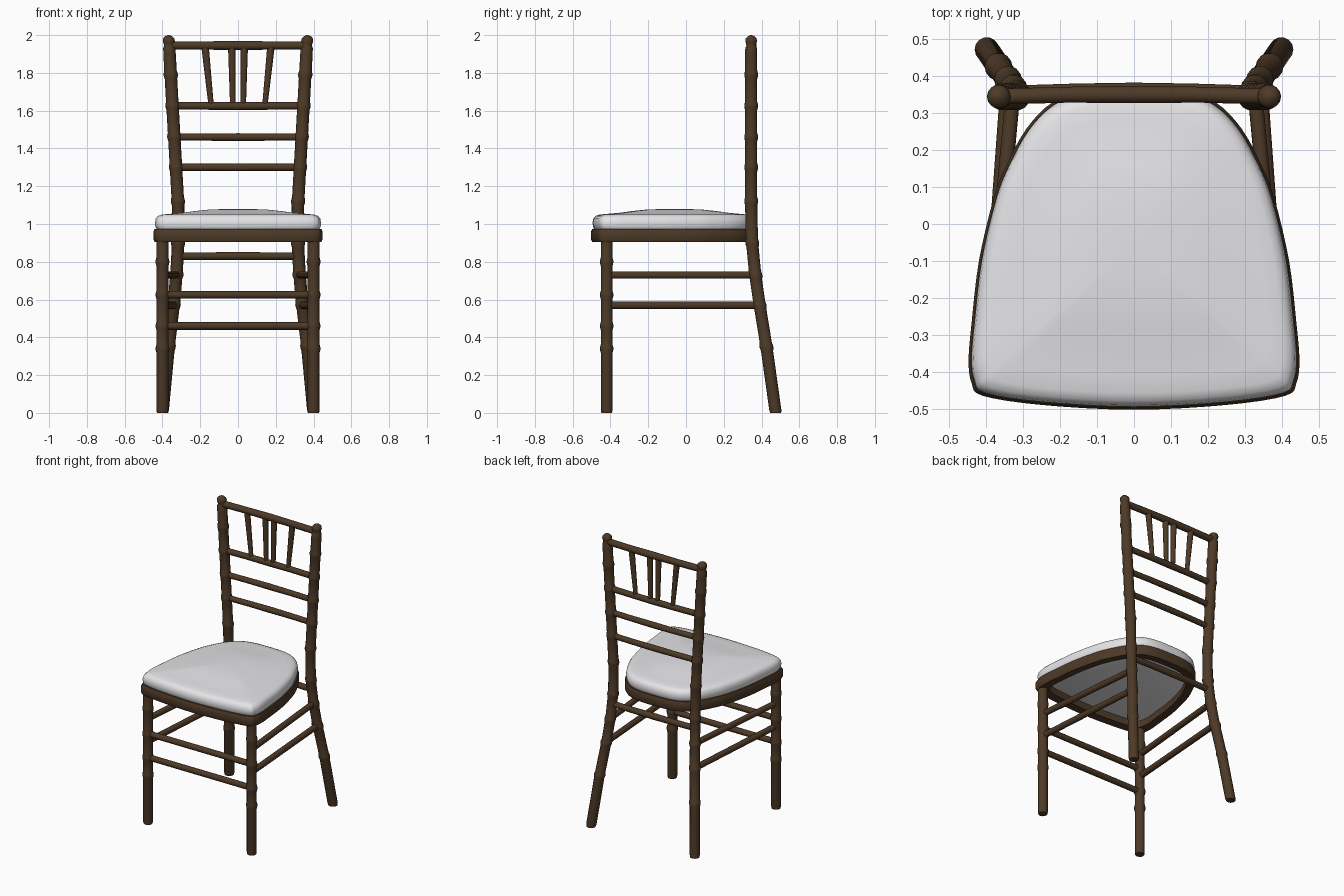
import bpy, bmesh, math
from mathutils import Vector

cube = bpy.data.objects.get("Cube")
if cube:
    bpy.data.objects.remove(cube, do_unlink=True)


def material(name, color):
    m = bpy.data.materials.new(name)
    m.use_nodes = True
    m.diffuse_color = color
    m.node_tree.nodes["Principled BSDF"].inputs["Base Color"].default_value = color
    return m


wood = material("dark_brown_wood", (0.075, 0.042, 0.02, 1))
fabric = material("white_fabric", (0.8, 0.8, 0.82, 1))


def loft(name, rings, mat, close=False, angle=40):
    """Skin a list of equal-length rings; cap the ends or join last to first."""
    bm = bmesh.new()
    loops = [[bm.verts.new(p) for p in ring] for ring in rings]
    pairs = list(zip(loops, loops[1:]))
    if close:
        pairs.append((loops[-1], loops[0]))
    else:
        bm.faces.new(loops[0])
        bm.faces.new(loops[-1])
    for a, b in pairs:
        for i in range(len(a)):
            j = (i + 1) % len(a)
            bm.faces.new((a[i], a[j], b[j], b[i]))
    bmesh.ops.recalc_face_normals(bm, faces=bm.faces)
    mesh = bpy.data.meshes.new(name)
    bm.to_mesh(mesh)
    bm.free()
    obj = bpy.data.objects.new(name, mesh)
    bpy.context.collection.objects.link(obj)
    mesh.materials.append(mat)
    bpy.ops.object.select_all(action='DESELECT')
    bpy.context.view_layer.objects.active = obj
    obj.select_set(True)
    bpy.ops.object.shade_smooth_by_angle(angle=math.radians(angle))
    return obj


def tube(name, points, radii, axis=None, sides=14):
    points = [Vector(p) for p in points]
    turn = Vector((0, 0, 1)).rotation_difference(axis or points[-1] - points[0])
    rings = []
    for p, r in zip(points, radii):
        angles = [math.tau * k / sides for k in range(sides)]
        rings.append([p + turn @ Vector((r * math.cos(a), r * math.sin(a), 0)) for a in angles])
    return loft(name, rings, wood, angle=50)


def bar(name, start, end, r0=0.02, r1=None):
    return tube(name, (start, end), (r0, r1 or r0))


def turned(nodes, bottom, top, radius):
    """Bamboo-like profile: (height, radius) pairs with a ridge at each node."""
    profile = [(bottom, radius * 0.9), (bottom + 0.015, radius)]
    for z in nodes:
        profile += [(z - 0.022, radius), (z - 0.006, radius * 1.13),
                    (z + 0.006, radius * 1.13), (z + 0.022, radius)]
    return profile + [(top, radius)]


# Centre line of a back post: height, x, y
LINE = [(0, 0.4, 0.475), (0.35, 0.367, 0.426), (0.62, 0.335, 0.382), (0.8, 0.321, 0.358),
        (0.95, 0.315, 0.347), (1.1, 0.317, 0.345), (2.0, 0.368, 0.345)]


def post_at(z, side=1):
    for (za, xa, ya), (zb, xb, yb) in zip(LINE, LINE[1:]):
        if z <= zb:
            t = (z - za) / (zb - za)
            return Vector((side * (xa + t * (xb - xa)), ya + t * (yb - ya), z))


# Legs, posts and side stretchers, mirrored
post_profile = turned((0.35, 0.57, 0.73, 0.9, 1.12, 1.3, 1.46, 1.625, 1.79), 0, 1.9, 0.033)
post_profile += [(1.93, 0.032), (1.945, 0.026), (1.958, 0.029), (1.97, 0.032),
                 (1.983, 0.029), (1.994, 0.018), (2.0, 0.004)]
leg_profile = turned((0.34, 0.46, 0.625, 0.8), 0, 0.93, 0.032)
UP = Vector((0, 0, 1))
for side, label in ((1, "left"), (-1, "right")):
    tube(label + "_back_post", [post_at(z, side) for z, r in post_profile],
         [r for z, r in post_profile], UP)
    tube(label + "_front_leg", [(side * 0.4, -0.42, z) for z, r in leg_profile],
         [r for z, r in leg_profile], UP)
    for z, level in ((0.73, "upper"), (0.57, "lower")):
        bar(f"{label}_{level}_side_stretcher", (side * 0.4, -0.42, z), post_at(z, side))

# Front stretchers
for z, level in ((0.625, "upper"), (0.46, "lower")):
    bar(level + "_front_stretcher", (-0.4, -0.42, z), (0.4, -0.42, z))

# Rails between the back posts
for name, z, r in (("back_stretcher", 0.83, 0.02), ("lower_back_rail", 1.3, 0.019),
                   ("middle_back_rail", 1.46, 0.019), ("upper_back_rail", 1.625, 0.02),
                   ("top_rail", 1.945, 0.022)):
    a, b = post_at(z, -1), post_at(z, 1)
    mid = (a + b) / 2 + Vector((0, 0.006, 0))
    tube(name, (a, a.lerp(mid, 0.5) + Vector((0, 0.002, 0)), mid,
                b.lerp(mid, 0.5) + Vector((0, 0.002, 0)), b), (r, r, r * 1.08, r, r))

# Fanned spindles under the top rail
for i, (low, high) in enumerate(((-0.142, -0.175), (-0.028, -0.033),
                                 (0.028, 0.033), (0.142, 0.175))):
    bar(f"spindle_{i + 1}", (low, 0.35, 1.625), (high, 0.35, 1.945), 0.014, 0.02)

# Seat outline: half profile, mirrored and smoothed
HALF = [(0, 0.37), (0.13, 0.363), (0.22, 0.33), (0.29, 0.26), (0.345, 0.16), (0.38, 0.07),
        (0.42, -0.1), (0.44, -0.27), (0.448, -0.37), (0.44, -0.43), (0.41, -0.465),
        (0.25, -0.49), (0, -0.503)]
control = [Vector(p) for p in HALF + [(-x, y) for x, y in HALF[-2:0:-1]]]
outline = []
for i, p in enumerate(control):
    before, q, after = (control[(i + k) % len(control)] for k in (-1, 1, 2))
    for t in (0, 0.25, 0.5, 0.75):
        outline.append(0.5 * (2 * p + (q - before) * t
                              + (2 * before - 5 * p + 4 * q - after) * t * t
                              + (3 * p - before - 3 * q + after) * t ** 3))
CENTRE = Vector((0, -0.06))


def seat_ring(scale, z):
    return [(*(CENTRE + (p - CENTRE) * scale), z) for p in outline]


# Open wooden seat frame
loft("seat_frame", [seat_ring(s, z) for s, z in (
    (0.86, 0.908), (0.985, 0.905), (1.0, 0.918), (1.0, 0.96), (0.985, 0.974), (0.86, 0.974))],
    wood, close=True)

# Domed cushion
loft("seat_cushion", [seat_ring(s, z) for s, z in (
    (0.9, 0.955), (0.955, 0.965), (0.975, 0.985), (0.982, 1.005), (0.972, 1.028),
    (0.945, 1.043), (0.9, 1.05), (0.8, 1.054), (0.65, 1.06), (0.5, 1.069),
    (0.35, 1.076), (0.18, 1.079), (0.03, 1.08))], fabric, angle=60)
